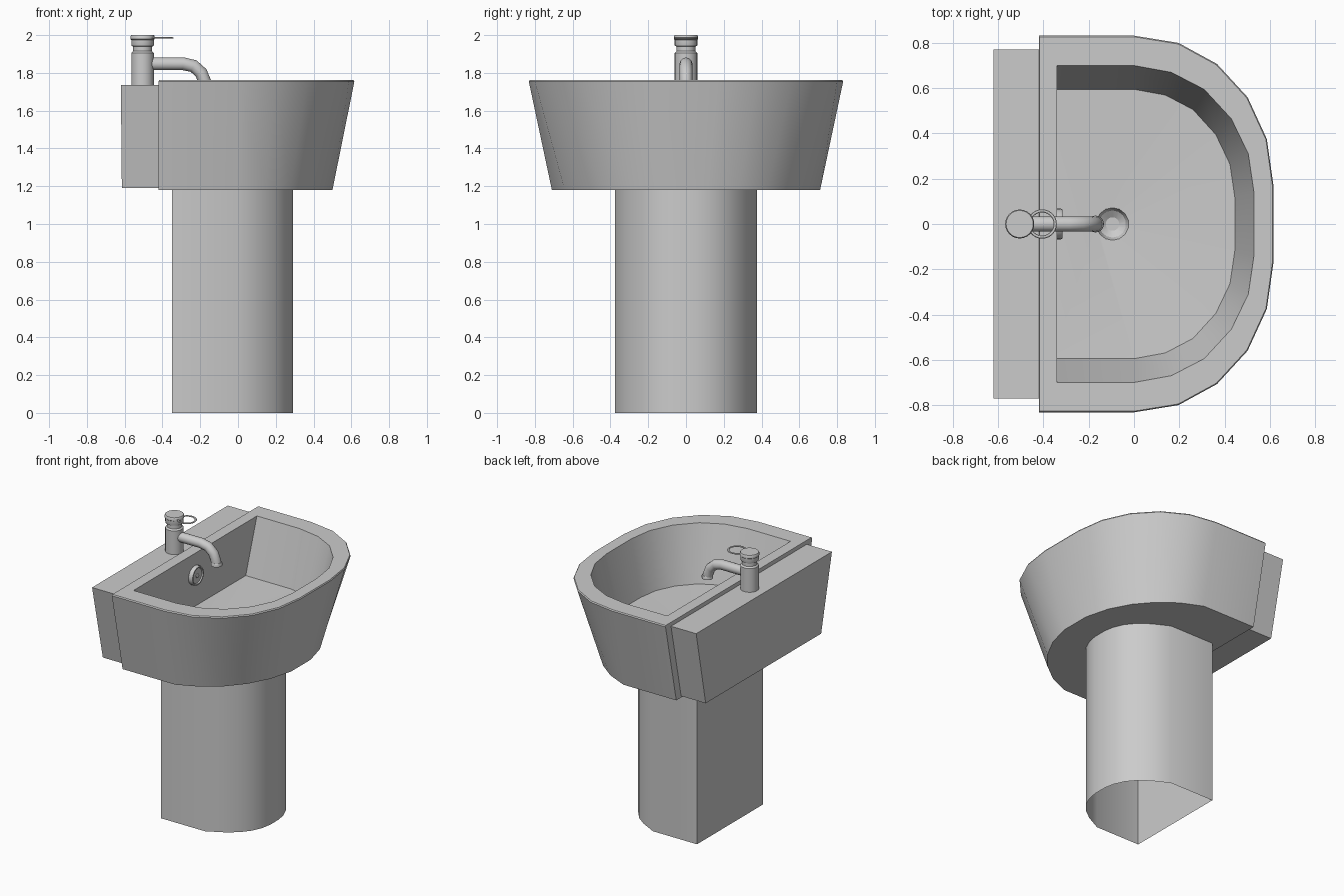
import bpy, bmesh, math
from mathutils import Vector

if "Cube" in bpy.data.objects:
    bpy.data.objects.remove(bpy.data.objects["Cube"])

# Half of each D outline's rounded front (mirrored across y = 0)
OUTER = [(0, .832), (.197, .80), (.367, .707), (.502, .56), (.587, .375), (.616, .17)]
INNER = [(0, .70), (.165, .67), (.31, .595), (.43, .465), (.505, .31), (.53, .14)]
BASE = [(0, .71), (.15, .642), (.275, .547), (.375, .43), (.455, .28), (.50, .11)]
COLUMN = [(0, .375), (.115, .315), (.19, .26), (.245, .192), (.277, .12), (.29, .05)]


def d_ring(half, back, z, sx=1, sy=1):
    """Closed D-shaped loop with a straight back edge."""
    pts = [(x * sx, y * sy) for x, y in half]
    pts = [(back, pts[0][1])] + pts
    pts += [(x, -y) for x, y in reversed(pts)]
    return [Vector((x, y, z)) for x, y in pts]


def smooth(ob, angle=32):
    bpy.ops.object.select_all(action='DESELECT')
    ob.select_set(True)
    bpy.context.view_layer.objects.active = ob
    bpy.ops.object.shade_smooth_by_angle(angle=math.radians(angle))
    return ob


def loft(name, rings, cap_start=True, cap_end=True):
    """Skin a list of equal-length loops."""
    bm = bmesh.new()
    loops = [[bm.verts.new(p) for p in r] for r in rings]
    n = len(loops[0])
    for a, b in zip(loops, loops[1:]):
        for i in range(n):
            j = (i + 1) % n
            bm.faces.new((a[i], a[j], b[j], b[i]))
    if cap_start:
        bm.faces.new(loops[0])
    if cap_end:
        bm.faces.new(loops[-1])
    bmesh.ops.recalc_face_normals(bm, faces=bm.faces)
    me = bpy.data.meshes.new(name)
    bm.to_mesh(me)
    bm.free()
    ob = bpy.data.objects.new(name, me)
    bpy.context.collection.objects.link(ob)
    return smooth(ob)


def turned(name, profile, centre, axis='Z', sides=24):
    """Lathe a (radius, height) profile around the z or x axis."""
    rings = []
    for r, h in profile:
        ring = []
        for i in range(sides):
            a = 2 * math.pi * i / sides
            u, v = r * math.cos(a), r * math.sin(a)
            ring.append(Vector(centre) + (Vector((u, v, h)) if axis == 'Z' else Vector((h, u, v))))
        rings.append(ring)
    return loft(name, rings)


def drain_ring(radius, z):
    """Circle with one point per D-loop point, starting at the back left."""
    angles = [math.pi - 2 * math.pi * (i + .5) / 14 for i in range(14)]
    return [Vector((-.095 + radius * math.cos(a), radius * math.sin(a), z)) for a in angles]


# Basin: outer shell, rim, bowl and drain recess in one skin
loft("basin", [
    d_ring(BASE, -.42, 1.18),
    d_ring(OUTER, -.42, 1.754),
    d_ring(OUTER, -.418, 1.762, .993, .994),
    d_ring(INNER, -.34, 1.762),
    d_ring(INNER, -.355, 1.37, .84, .85),
    drain_ring(.072, 1.35),
    drain_ring(.06, 1.32),
    drain_ring(.03, 1.30),
])

# Pedestal: hollow D-shaped column, open at the floor
loft("pedestal", [d_ring(COLUMN, -.35, z) for z in (0, 1.18)], cap_start=False, cap_end=False)


# Rear ledge: box tapering in width towards the bottom
def box_ring(x0, x1, y, z):
    return [Vector(p) for p in ((x0, -y, z), (x1, -y, z), (x1, y, z), (x0, y, z))]


loft("rear_ledge", [box_ring(-.615, -.42, .655, 1.19), box_ring(-.62, -.42, .77, 1.735)])

# Tap body with neck and cap
turned("tap_body", [(.06, 1.735), (.06, 1.905), (.053, 1.912), (.05, 1.915), (.05, 1.94),
                    (.058, 1.942), (.06, 1.947), (.06, 1.975), (.064, 1.979),
                    (.064, 1.993), (.06, 2.0)], (-.505, 0, 0))

# Tap spout: swept tube
curve = bpy.data.curves.new("tap_spout", 'CURVE')
curve.dimensions = '3D'
curve.bevel_depth = .034
curve.bevel_resolution = 4
curve.use_fill_caps = True
path = [(-.48, 1.848), (-.29, 1.848), (-.235, 1.836), (-.195, 1.80), (-.177, 1.755), (-.17, 1.725)]
spline = curve.splines.new('POLY')
spline.points.add(len(path) - 1)
for pt, (x, z) in zip(spline.points, path):
    pt.co = (x, 0, z, 1)
spout = bpy.data.objects.new("tap_spout", curve)
bpy.context.collection.objects.link(spout)
turned("spout_nozzle", [(.034, 1.745), (.037, 1.74), (.037, 1.722), (.03, 1.72)], (-.17, 0, 0))

# Tap handle: thin flat loop
bpy.ops.mesh.primitive_torus_add(major_segments=28, minor_segments=8, major_radius=.058,
                                 minor_radius=.007, location=(-.406, 0, 1.985))
handle = bpy.context.object
handle.name = "tap_handle"
handle.scale.z = .6
smooth(handle)

# Overflow: ring with recessed plate and centre stud on the bowl's back wall
turned("overflow_ring", [(.068, -.355), (.068, -.325), (.064, -.316), (.056, -.316), (.052, -.324)],
       (0, 0, 1.605), axis='X')
turned("overflow_stud", [(.015, -.33), (.015, -.318), (.008, -.314)], (0, 0, 1.605), axis='X', sides=12)
